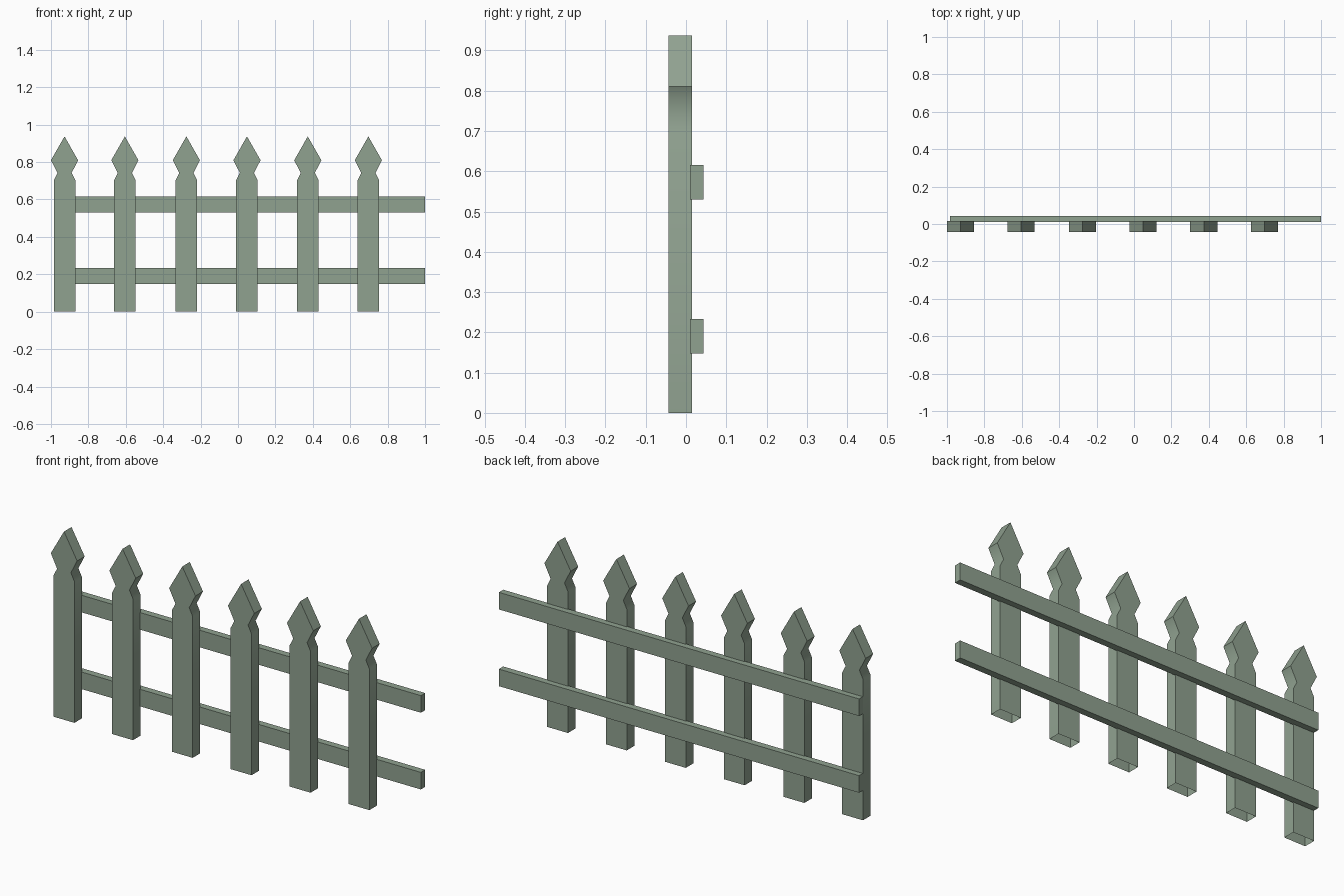
import bpy
import bmesh

cube = bpy.data.objects.get("Cube")
if cube:
    bpy.data.objects.remove(cube, do_unlink=True)

# Painted wood
paint = bpy.data.materials.new("sage_green_wood")
paint.use_nodes = True
color = (0.28, 0.36, 0.28, 1)
paint.diffuse_color = color
paint.node_tree.nodes["Principled BSDF"].inputs["Base Color"].default_value = color


def add_object(name, bm):
    mesh = bpy.data.meshes.new(name)
    bm.to_mesh(mesh)
    bm.free()
    mesh.materials.append(paint)
    obj = bpy.data.objects.new(name, mesh)
    bpy.context.collection.objects.link(obj)


# Right half of the picket outline: foot, shoulder, neck, widest point
HALF = [(0.0575, 0), (0.0575, 0.703), (0.038, 0.742), (0.0725, 0.81)]
TIP = (0, 0.937)
OUTLINE = HALF + [TIP] + [(-x, z) for x, z in reversed(HALF)]
FRONT, BACK = -0.044, 0.015


def add_picket(name, cx):
    bm = bmesh.new()
    front = [bm.verts.new((cx + x, FRONT, z)) for x, z in OUTLINE]
    back = [bm.verts.new((cx + x, BACK, z)) for x, z in OUTLINE]
    bm.faces.new(front)
    bm.faces.new(back[::-1])
    # Sides follow the outline; the underside stays open
    for i in range(len(OUTLINE) - 1):
        bm.faces.new((front[i + 1], front[i], back[i], back[i + 1]))
    for face in bm.faces:
        face.smooth = True
    # Only the shoulder and neck creases are softly shaded
    for edge in bm.edges:
        edge.smooth = False
    for i in (1, 2, -2, -3):
        bm.edges.get((front[i], back[i])).smooth = True
    add_object(name, bm)


def add_rail(name, bottom):
    bm = bmesh.new()
    bmesh.ops.create_cube(bm, size=1)
    low, high = (-0.984, 0.01, bottom), (1, 0.044, bottom + 0.085)
    for v in bm.verts:
        v.co = [b if c > 0 else a for c, a, b in zip(v.co, low, high)]
    add_object(name, bm)


# Row of pickets
for n, cx in enumerate((-0.9275, -0.605, -0.276, 0.048, 0.373, 0.697), 1):
    add_picket(f"picket_{n}", cx)

# Two rails behind the pickets
add_rail("lower_rail", 0.148)
add_rail("upper_rail", 0.53)
